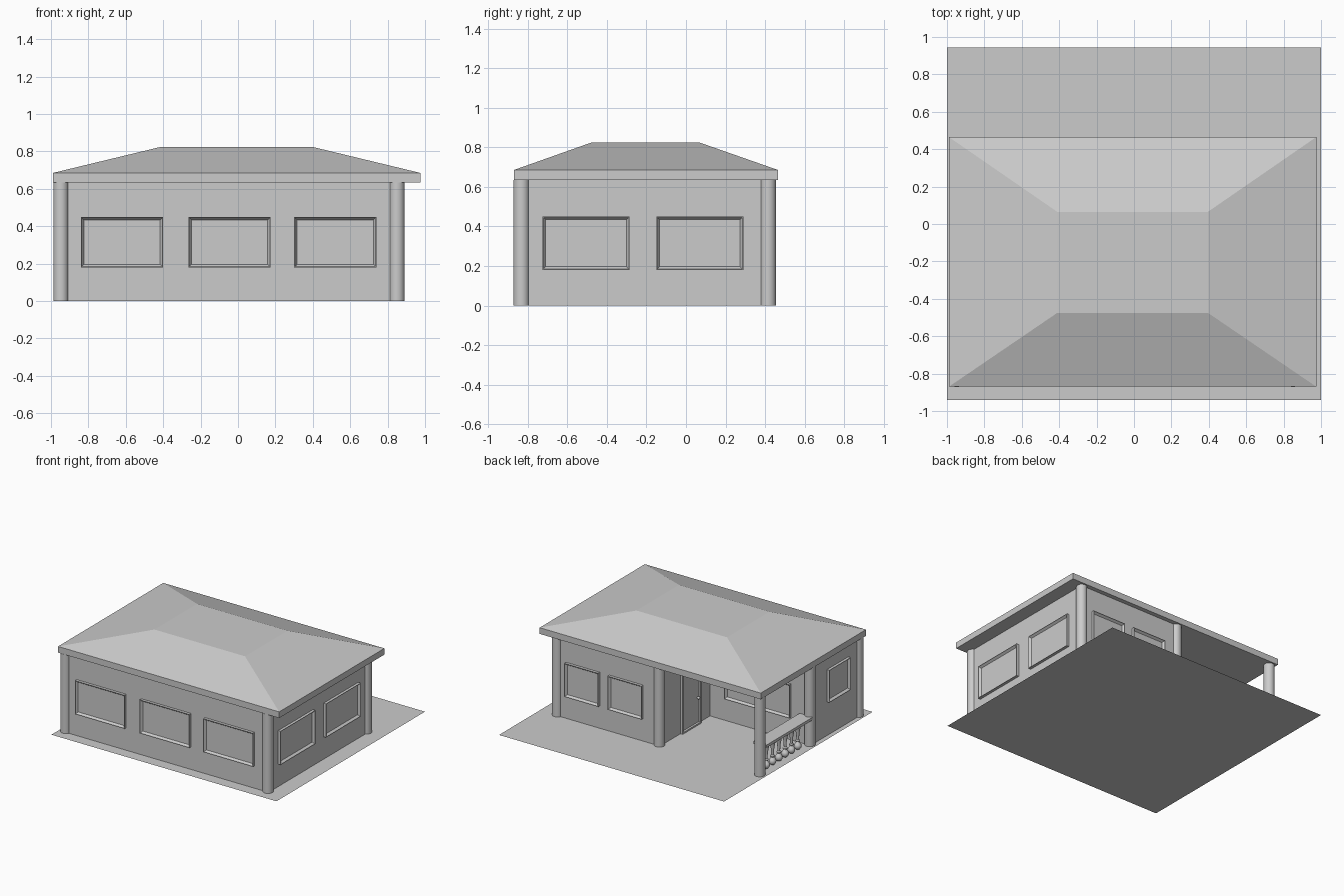
import bpy, bmesh, math
from mathutils import Matrix, Vector

cube = bpy.data.objects.get("Cube")
if cube:
    bpy.data.objects.remove(cube, do_unlink=True)

plaster = bpy.data.materials.new("plain_grey")
plaster.use_nodes = True
GREY = (0.6, 0.6, 0.6, 1)
plaster.diffuse_color = GREY
plaster.node_tree.nodes["Principled BSDF"].inputs["Base Color"].default_value = GREY

EAVE = 0.635      # underside of the roof
HALF = 0.015      # half the wall thickness


def finish(name, bm, matrix=None, smooth=False):
    bmesh.ops.recalc_face_normals(bm, faces=bm.faces)
    mesh = bpy.data.meshes.new(name)
    bm.to_mesh(mesh)
    bm.free()
    mesh.materials.append(plaster)
    obj = bpy.data.objects.new(name, mesh)
    bpy.context.collection.objects.link(obj)
    if matrix:
        obj.matrix_world = matrix
    if smooth:
        bpy.ops.object.select_all(action='DESELECT')
        obj.select_set(True)
        bpy.context.view_layer.objects.active = obj
        bpy.ops.object.shade_smooth_by_angle(angle=math.radians(35))
    return obj


def box(name, x, y, z):
    bm = bmesh.new()
    size = [b - a for a, b in (x, y, z)]
    mid = [(a + b) / 2 for a, b in (x, y, z)]
    bmesh.ops.create_cube(bm, size=1, matrix=Matrix.Translation(mid) @ Matrix.Diagonal((*size, 1)))
    return finish(name, bm)


def loft(bm, rings, cap_start=True):
    """Join rings of points with quads and cap the ends."""
    loops = [[bm.verts.new(p) for p in ring] for ring in rings]
    for a, b in zip(loops, loops[1:]):
        for i in range(len(a)):
            j = (i + 1) % len(a)
            bm.faces.new((a[i], a[j], b[j], b[i]))
    if cap_start:
        bm.faces.new(loops[0][::-1])
    bm.faces.new(loops[-1])


def turned(name, profile, place, sides=24):
    bm = bmesh.new()
    angles = [2 * math.pi * i / sides for i in range(sides)]
    loft(bm, [[(r * math.cos(a), r * math.sin(a), z) for a in angles] for r, z in profile])
    return finish(name, bm, Matrix.Translation(place), True)


def panel(name, place, turn, width, low, high, proud=0.022, rim=0.004, slope=0.016, sunk=0.018):
    """Raised frame with a sloping reveal; faces -y before it is turned."""
    def ring(inset, depth):
        w = width / 2 - inset
        return [(-w, depth, low + inset), (w, depth, low + inset),
                (w, depth, high - inset), (-w, depth, high - inset)]
    bm = bmesh.new()
    loft(bm, [ring(0, 0), ring(0, -proud), ring(rim, -proud), ring(slope, sunk - proud)])
    spin = Matrix.Rotation(math.radians(turn), 4, 'Z')
    return finish(name, bm, Matrix.Translation((*place, 0)) @ spin)


# Ground sheet
bm = bmesh.new()
bm.faces.new([bm.verts.new(p) for p in ((-1, -0.94, 0), (1, -0.94, 0), (1, 0.945, 0), (-1, 0.945, 0))])
finish("ground_sheet", bm)

# Hipped roof with a flat top
def level(x, y, z):
    return [(x[0], y[0], z), (x[1], y[0], z), (x[1], y[1], z), (x[0], y[1], z)]

eave_x, eave_y = (-0.99, 0.975), (-0.87, 0.465)
bm = bmesh.new()
loft(bm, [level(eave_x, eave_y, EAVE), level(eave_x, eave_y, 0.685),
          level((-0.41, 0.395), (-0.475, 0.065), 0.825)])
finish("roof", bm)

# Columns
LEFT, RIGHT, FRONT, BACK = -0.947, 0.85, -0.832, 0.415
PORCH_X, PORCH_Y = -0.055, -0.22
corners = {"front_right_column": (LEFT, FRONT), "front_left_column": (RIGHT, FRONT),
           "back_left_column": (RIGHT, BACK), "porch_inner_column": (PORCH_X, BACK),
           "porch_corner_column": (LEFT, BACK), "porch_side_column": (LEFT, PORCH_Y)}
for name, (x, y) in corners.items():
    turned(name, [(0.04, 0), (0.04, EAVE)], (x, y, 0), 32)


# Walls between the columns
def wall(name, a, b):
    (x0, x1), (y0, y1) = sorted((a[0], b[0])), sorted((a[1], b[1]))
    return box(name, (x0 - HALF, x1 + HALF), (y0 - HALF, y1 + HALF), (0, EAVE))

wall("front_wall", (LEFT, FRONT), (RIGHT, FRONT))
wall("left_wall", (RIGHT, FRONT), (RIGHT, BACK))
wall("back_wall", (PORCH_X, BACK), (RIGHT, BACK))
wall("door_wall", (PORCH_X, PORCH_Y), (PORCH_X, BACK))
wall("porch_wall", (LEFT, PORCH_Y), (PORCH_X, PORCH_Y))
wall("right_wall", (LEFT, FRONT), (LEFT, PORCH_Y))

# Windows
for x in (-0.62, -0.045, 0.52):
    panel("front_window", (x, FRONT - HALF), 0, 0.44, 0.18, 0.45)
for y in (-0.505, 0.07):
    panel("left_window", (RIGHT + HALF, y), 90, 0.44, 0.18, 0.45)
for x in (0.23, 0.615):
    panel("back_window", (x, BACK + HALF), 180, 0.3, 0.18, 0.45)
panel("porch_window", (-0.5, PORCH_Y + HALF), 180, 0.58, 0.18, 0.45)
panel("right_window", (LEFT - HALF, -0.55), -90, 0.27, 0.27, 0.53)

# Door with knob
door_face = PORCH_X - HALF
panel("door_frame", (door_face, 0.05), -90, 0.24, 0, 0.52, 0.02, 0.012, 0.018, 0.01)
bm = bmesh.new()
bmesh.ops.create_uvsphere(bm, u_segments=16, v_segments=8, radius=0.012)
finish("door_knob", bm, Matrix.Translation((door_face - 0.025, -0.025, 0.22)), True)

# Balustrade
box("hand_rail", (-0.987, -0.87), (PORCH_Y + 0.02, BACK - 0.03), (0.215, 0.237))
ball = [(0.028 * math.sin(a), 0.034 - 0.03 * math.cos(a))
        for a in (math.radians(d) for d in range(20, 150, 20))]
vase = [(0.011, 0.068), (0.018, 0.074), (0.018, 0.08), (0.01, 0.088),
        (0.012, 0.13), (0.02, 0.18), (0.024, 0.2), (0.024, 0.216)]
for i in range(6):
    turned("baluster", ball + vase, (-0.93, 0.31 - 0.08 * i, 0), 16)
